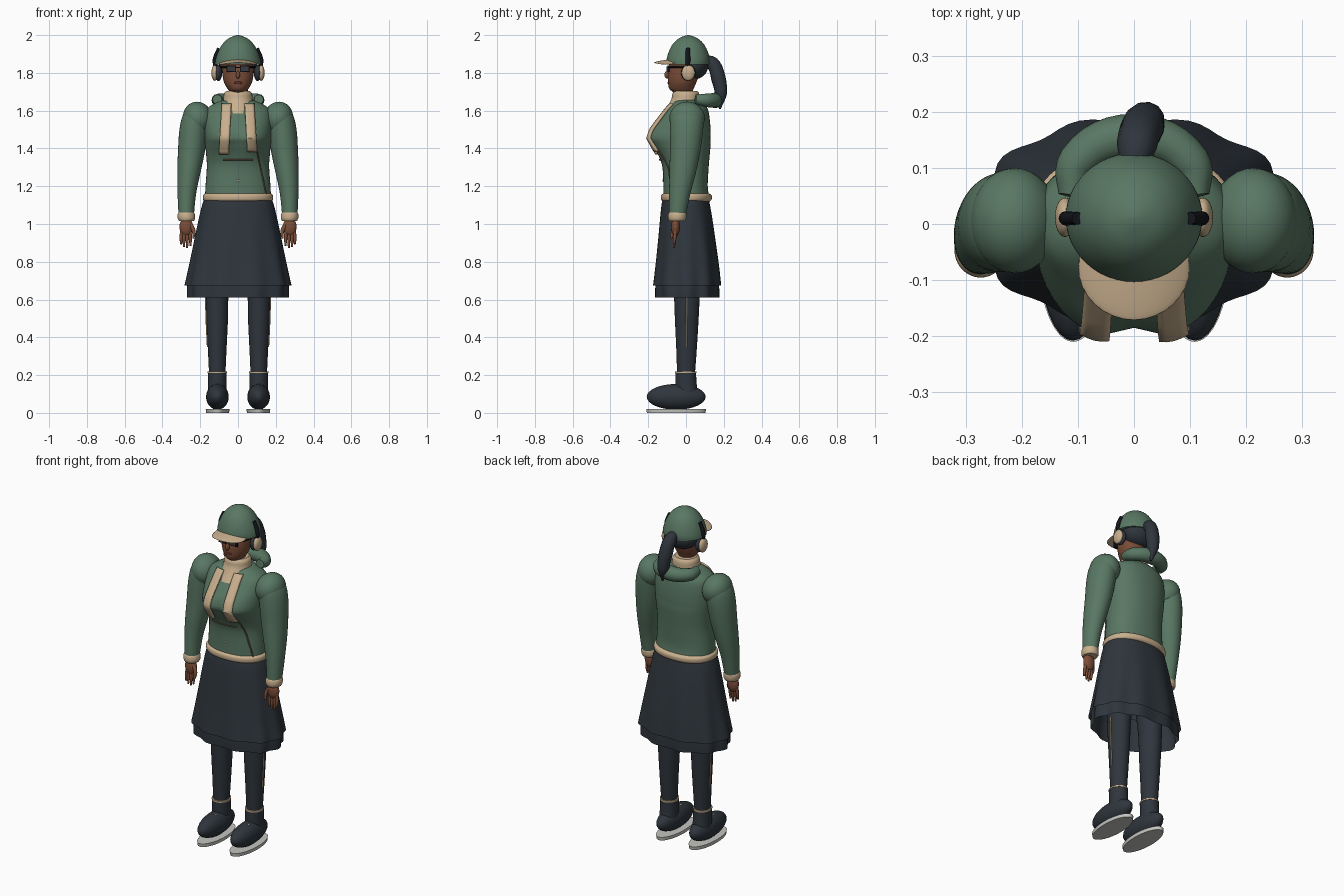
import bpy, bmesh, math
from mathutils import Vector

cube = bpy.data.objects.get("Cube")
if cube:
    bpy.data.objects.remove(cube, do_unlink=True)


def material(name, r, g, b):
    m = bpy.data.materials.new(name)
    m.use_nodes = True
    m.diffuse_color = (r, g, b, 1)
    m.node_tree.nodes["Principled BSDF"].inputs["Base Color"].default_value = (r, g, b, 1)
    return m


GREEN = material("jacket green", .1, .185, .125)
DARK = material("charcoal cloth", .028, .036, .046)
BEIGE = material("beige trim", .58, .43, .27)
SKIN = material("brown skin", .2, .075, .04)
BLACK = material("black frame", .006, .007, .01)
LENS = material("dark lens", .04, .045, .05)
LIP = material("lip brown", .12, .03, .022)
SOLE = material("sole grey", .55, .55, .52)
STITCH = material("stitch brown", .17, .11, .07)


def finish(obj, mat, angle=45):
    obj.data.materials.clear()
    obj.data.materials.append(mat)
    bpy.ops.object.select_all(action='DESELECT')
    obj.select_set(True)
    bpy.context.view_layer.objects.active = obj
    bpy.ops.object.shade_smooth_by_angle(angle=math.radians(angle))
    return obj


def resample(rings, steps):
    """Catmull-Rom through the ring values."""
    out = []
    for i in range(len(rings) - 1):
        p0, p1 = rings[max(i - 1, 0)], rings[i]
        p2, p3 = rings[i + 1], rings[min(i + 2, len(rings) - 1)]
        for k in range(steps):
            t = k / steps
            out.append([b + .5 * t * (c - a + t * (2 * a - 5 * b + 4 * c - d + t * (3 * (b - c) + d - a)))
                        for a, b, c, d in zip(p0, p1, p2, p3)])
    return out + [list(rings[-1])]


def loft(name, rings, mat, caps=True, e=2.0, n=48, steps=4, shape=None):
    """Rings are (z, centre x, centre y, half width, front depth, back depth)."""
    bm = bmesh.new()
    loops = []
    for z, cx, cy, rx, yf, yb in resample(rings, steps):
        loop = []
        for k in range(n):
            a = 2 * math.pi * k / n
            c, s = math.cos(a), math.sin(a)
            x = rx * math.copysign(abs(c) ** (2 / e), c)
            y = (yb if s > 0 else yf) * math.copysign(abs(s) ** (2 / e), s)
            if shape:
                x, y = shape(x, y, z, a)
            loop.append(bm.verts.new((cx + x, cy + y, z)))
        loops.append(loop)
    for lo, hi in zip(loops, loops[1:]):
        for k in range(n):
            j = (k + 1) % n
            bm.faces.new((lo[k], lo[j], hi[j], hi[k]))
    if caps:
        bm.faces.new(loops[0][::-1])
        bm.faces.new(loops[-1])
    bmesh.ops.recalc_face_normals(bm, faces=bm.faces)
    me = bpy.data.meshes.new(name)
    bm.to_mesh(me)
    bm.free()
    obj = bpy.data.objects.new(name, me)
    bpy.context.collection.objects.link(obj)
    return finish(obj, mat)


def blob(name, loc, size, mat, rot=(0, 0, 0)):
    bpy.ops.mesh.primitive_uv_sphere_add(segments=32, ring_count=16, location=loc, rotation=rot)
    obj = bpy.context.object
    obj.name, obj.scale = name, size
    return finish(obj, mat)


def box(name, loc, size, mat):
    bpy.ops.mesh.primitive_cube_add(size=1, location=loc)
    obj = bpy.context.object
    obj.name, obj.scale = name, size
    return finish(obj, mat)


def tube(name, pts, radii, mat):
    cu = bpy.data.curves.new(name, 'CURVE')
    cu.dimensions, cu.bevel_depth, cu.bevel_resolution = '3D', 1, 4
    cu.use_fill_caps, cu.resolution_u = True, 6
    sp = cu.splines.new('BEZIER')
    sp.bezier_points.add(len(pts) - 1)
    for bp, p, r in zip(sp.bezier_points, pts, radii):
        bp.co, bp.radius = p, r
        bp.handle_left_type = bp.handle_right_type = 'AUTO'
    obj = bpy.data.objects.new(name, cu)
    bpy.context.collection.objects.link(obj)
    bpy.ops.object.select_all(action='DESELECT')
    obj.select_set(True)
    bpy.context.view_layer.objects.active = obj
    bpy.ops.object.convert(target='MESH')
    return finish(bpy.context.object, mat)


# Jacket body with a shaped chest
TORSO = [(z, 0, 0, rx, yf, yb) for z, rx, yf, yb in (
    (1.13, .175, .12, .125), (1.2, .172, .12, .115), (1.3, .165, .125, .12), (1.36, .168, .148, .125),
    (1.42, .174, .19, .13), (1.455, .178, .21, .13), (1.5, .18, .19, .13), (1.56, .18, .14, .125),
    (1.61, .165, .1, .115), (1.645, .11, .07, .09), (1.66, .06, .05, .06))]
EXP = 2.2


def chest(x, y, z, a=0):
    if y < 0:
        y *= 1 - .12 * math.exp(-(x / .045) ** 2 - ((z - 1.45) / .07) ** 2)
    return x, y


def front(x, z, off=.004):
    """Point on the front of the jacket."""
    for lo, hi in zip(TORSO, TORSO[1:]):
        if lo[0] <= z <= hi[0]:
            t = (z - lo[0]) / (hi[0] - lo[0])
            rx, yf = (lo[i] + t * (hi[i] - lo[i]) for i in (3, 4))
            y = -yf * max(0, 1 - abs(x / rx) ** EXP) ** (1 / EXP)
            return Vector((x, chest(x, y, z)[1] - off, z))


loft("jacket_body", TORSO, GREEN, e=EXP, shape=chest)
loft("jacket_hem", [(1.12, 0, 0, .176, .122, .127), (1.13, 0, 0, .185, .131, .136),
                    (1.152, 0, 0, .185, .131, .136), (1.162, 0, 0, .174, .12, .12)], BEIGE, e=EXP)

# Hood rolled behind the neck
tube("hood", [(-.11, .05, 1.66), (-.1, .11, 1.655), (0, .155, 1.655), (.1, .11, 1.655), (.11, .05, 1.66)],
     [.025, .036, .042, .036, .025], GREEN)

# Skirt with soft folds and an underlayer, both open below


def folds(x, y, z, a):
    k = 1 + .03 * max(0, (1.12 - z) / .44) * math.cos(10 * a)
    return x * k, y * k


loft("skirt", [(1.145, 0, 0, .174, .118, .118), (1.1, 0, 0, .19, .13, .127), (1, 0, .002, .212, .143, .143),
               (.8, 0, .004, .25, .165, .17), (.675, 0, .005, .275, .18, .182)], DARK, False, 2.2, 80, 4, folds)
loft("skirt_underlayer", [(.8, 0, .005, .235, .15, .155), (.69, 0, .005, .26, .167, .17),
                          (.61, 0, .005, .262, .168, .172)], DARK, False, 2.2, 80, 3, folds)

# Scarf collar and hanging ends
loft("scarf_collar", [(1.585, 0, -.01, .085, .115, .05), (1.62, 0, -.005, .085, .095, .07),
                      (1.66, 0, 0, .078, .078, .072), (1.69, 0, 0, .074, .072, .07),
                      (1.705, 0, 0, .062, .06, .06)], BEIGE)


def scarf_end(name, s, bottom):
    bm = bmesh.new()
    rows = []
    for k in range(19):
        t = k / 18
        z = 1.635 + (bottom - 1.635) * t
        mid = .06 + .014 * t
        rows.append([bm.verts.new(front(s * (mid + w), z, .008)) for w in (-.025, -.012, 0, .012, .025)])
    for lo, hi in zip(rows, rows[1:]):
        for k in range(4):
            bm.faces.new((lo[k], lo[k + 1], hi[k + 1], hi[k]))
    bmesh.ops.recalc_face_normals(bm, faces=bm.faces)
    me = bpy.data.meshes.new(name)
    bm.to_mesh(me)
    bm.free()
    obj = bpy.data.objects.new(name, me)
    bpy.context.collection.objects.link(obj)
    obj.modifiers.new("thickness", 'SOLIDIFY').thickness = .012
    obj.modifiers["thickness"].offset = 0
    finish(obj, BEIGE)


scarf_end("left_scarf_end", 1, 1.385)
scarf_end("right_scarf_end", -1, 1.37)

# Jacket stitching, cord and button
tube("pocket_stitch", [front(x / 100, 1.34, .002) for x in range(-8, 9, 4)], [.003] * 5, STITCH)
tube("jacket_cord", [front(.1 + .05 * t / 5, 1.39 - .23 * t / 5, .003) for t in range(6)], [.004] * 6, STITCH)
blob("button", front(0, 1.23, 0), (.006, .004, .006), BEIGE)

# Head, face and hair
loft("head", [(1.66, 0, 0, .045, .045, .045), (1.695, 0, -.01, .042, .055, .045),
              (1.715, 0, -.015, .055, .073, .055), (1.75, 0, -.015, .074, .08, .07),
              (1.8, 0, -.012, .083, .083, .085), (1.87, 0, 0, .085, .085, .09)], SKIN)
blob("nose", (0, -.1, 1.79), (.011, .014, .02), SKIN)
blob("mouth", (0, -.092, 1.748), (.022, .006, .008), LIP)
blob("hair", (0, .04, 1.84), (.1, .078, .075), DARK)
tube("ponytail", [(0, .1, 1.87), (.005, .14, 1.85), (.015, .172, 1.77), (.022, .185, 1.69), (.03, .18, 1.61)],
     [.025, .036, .039, .033, .005], DARK)

# Cap with its peak
loft("cap", [(1.845, 0, .012, .122, .113, .112), (1.87, 0, .012, .119, .115, .114),
             (1.91, 0, .012, .106, .104, .104), (1.95, 0, .012, .084, .084, .084),
             (1.98, 0, .012, .054, .054, .054), (1.996, 0, .012, .02, .02, .02),
             (2, 0, .012, .002, .002, .002)], GREEN)
peak = blob("cap_peak", (0, -.08, 1.867), (.1, .092, .006), BEIGE, (math.radians(8), 0, 0))
for v in peak.data.vertices:
    v.co.z -= 3.5 * v.co.x ** 2

# Glasses
box("glasses_bridge", (0, -.1, 1.828), (.03, .006, .006), BLACK)
for side, s in (("left", 1), ("right", -1)):
    box(side + "_glasses_frame", (s * .036, -.093, 1.822), (.052, .012, .036), BLACK)
    box(side + "_glasses_lens", (s * .036, -.1, 1.822), (.038, .006, .023), LENS)
    tube(side + "_glasses_arm", [(s * .06, -.092, 1.832), (s * .083, -.05, 1.832), (s * .092, 0, 1.832)],
         [.005] * 3, BLACK)

    # Headphones
    blob(side + "_ear_cup", (s * .123, .012, 1.8), (.018, .035, .042), BEIGE)
    blob(side + "_ear_pad", (s * .104, .012, 1.8), (.02, .038, .043), DARK)
    tube(side + "_headphone_arm", [(s * .118, .01, 1.82), (s * .121, .01, 1.87), (s * .1, .01, 1.93)],
         [.01, .013, .011], BLACK)

    # Sleeve, shoulder cap and cuff
    loft(side + "_sleeve", [(z, s * x, y, rx, ry, ry) for z, x, y, rx, ry in (
        (1.62, .215, .005, .035, .045), (1.58, .222, .005, .068, .082), (1.5, .235, .003, .075, .088),
        (1.38, .247, -.005, .071, .08), (1.27, .26, -.018, .061, .07), (1.16, .271, -.033, .049, .056),
        (1.05, .274, -.045, .041, .045))], GREEN)
    blob(side + "_shoulder_cap", (s * .213, .006, 1.56), (.078, .094, .088), GREEN, (0, s * .25, 0))
    loft(side + "_cuff", [(1.015, s * .273, -.047, .039, .042, .042), (1.03, s * .273, -.047, .046, .048, .048),
                          (1.052, s * .274, -.046, .045, .048, .048),
                          (1.065, s * .274, -.045, .038, .042, .042)], BEIGE)

    # Hand
    blob(side + "_palm", (s * .274, -.055, .985), (.036, .023, .05), SKIN)
    for i, (x, z) in enumerate(((.252, .885), (.269, .872), (.286, .878), (.301, .893))):
        tube(f"{side}_finger_{i + 1}", [(s * (x * .8 + .055), -.056, .97), (s * x, -.06, .925), (s * x, -.064, z)],
             [.01, .009, .005], SKIN)
    tube(side + "_thumb", [(s * .25, -.06, .995), (s * .234, -.07, .96), (s * .236, -.078, .925)],
         [.012, .01, .006], SKIN)

    # Leg with outer seam stripe
    leg = [(.2, .11, 0, .043, .047, .047), (.35, .11, .003, .05, .055, .055), (.5, .11, .004, .057, .063, .063),
           (.65, .11, .005, .061, .07, .07), (.85, .1, .005, .075, .085, .085)]
    loft(side + "_leg", [(z, s * x, y, rx, a, b) for z, x, y, rx, a, b in leg], DARK)
    tube(side + "_leg_stripe", [(s * (r[1] + r[3] + .001), r[2], r[0]) for r in leg[1:4]], [.004] * 3, BEIGE)

    # Boot, ankle band and sole
    loft(side + "_ankle", [(.1, s * .11, .005, .05, .06, .058), (.16, s * .11, .002, .049, .058, .054),
                           (.218, s * .11, 0, .049, .055, .053)], DARK)
    loft(side + "_ankle_band", [(.21, s * .11, 0, .051, .057, .055), (.219, s * .11, 0, .051, .057, .055)], BEIGE)
    blob(side + "_boot", (s * .109, -.052, .085), (.06, .156, .068), DARK)
    loft(side + "_sole", [(0, s * .108, -.052, .061, .155, .155), (.02, s * .108, -.052, .063, .158, .158)],
         SOLE, steps=1)
    for dx in (-.018, .018):
        blob(side + "_lace_eyelet", (s * .109 + dx, -.08, .147), (.006, .006, .004), BEIGE)
